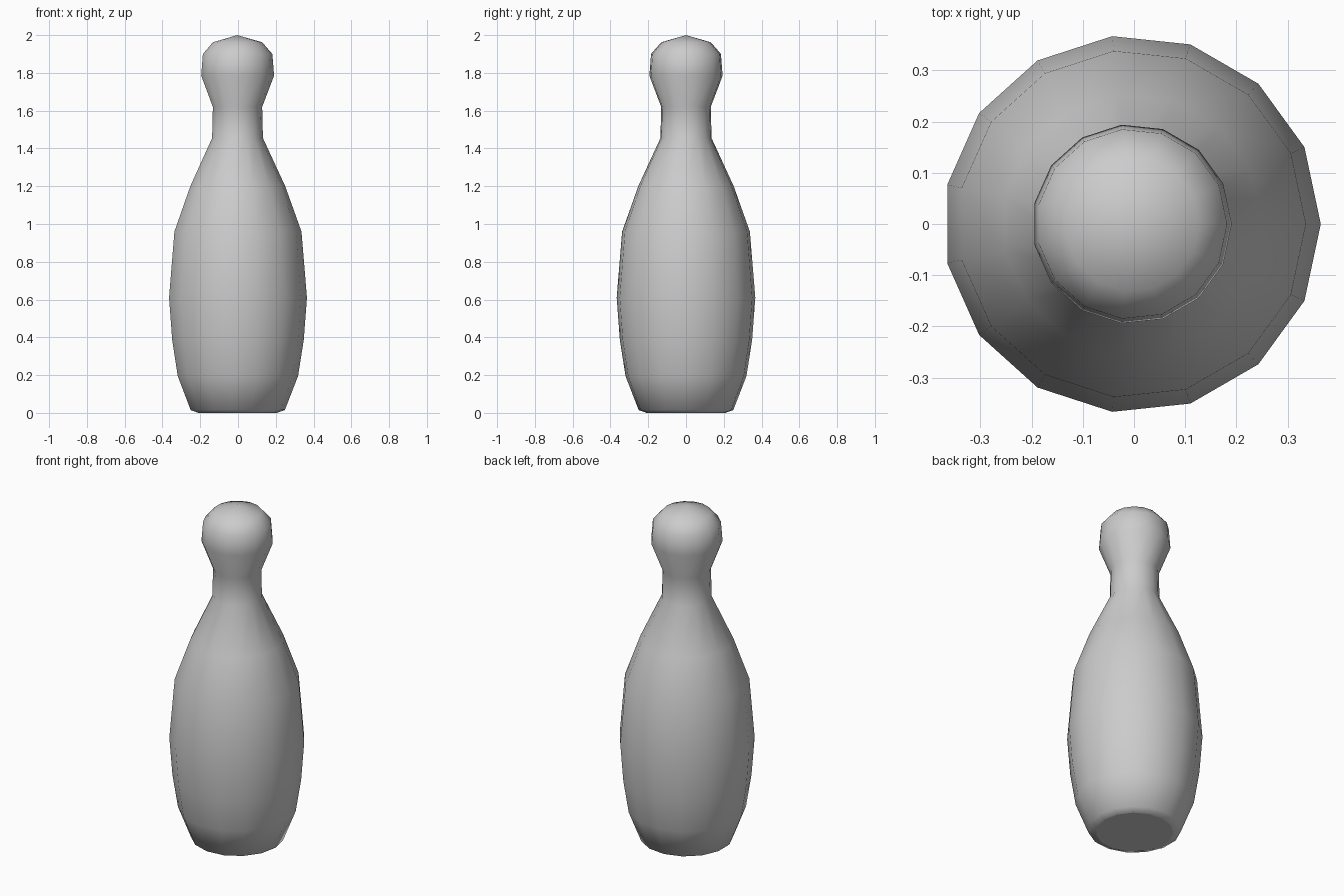
import bpy, bmesh
from math import cos, sin, tau

if "Cube" in bpy.data.objects:
    bpy.data.objects.remove(bpy.data.objects["Cube"])

SIDES = 15
CENTRE_X = -0.004  # keeps the odd-sided outline centred

# (radius, height) from the base to the crown
PROFILE = [(0.21, 0.0), (0.252, 0.015), (0.322, 0.195), (0.352, 0.385),
           (0.369, 0.61), (0.34, 0.96), (0.254, 1.20), (0.136, 1.455),
           (0.132, 1.62), (0.195, 1.785), (0.186, 1.90), (0.132, 1.962)]

bm = bmesh.new()

# rings of the lathed body
rings = [[bm.verts.new((CENTRE_X + r * cos(tau * i / SIDES),
                        r * sin(tau * i / SIDES), z)) for i in range(SIDES)]
         for r, z in PROFILE]

# side walls
for low, high in zip(rings, rings[1:]):
    for i in range(SIDES):
        j = (i + 1) % SIDES
        bm.faces.new((low[i], low[j], high[j], high[i])).smooth = True

# rounded crown
apex = bm.verts.new((CENTRE_X, 0, 2.0))
for i in range(SIDES):
    bm.faces.new((rings[-1][i], rings[-1][(i + 1) % SIDES], apex)).smooth = True

# flat base
bm.faces.new(rings[0][::-1]).smooth = False
for e in bm.edges:
    if all(v in rings[0] for v in e.verts):
        e.smooth = False

mesh = bpy.data.meshes.new("bowling_pin")
bm.to_mesh(mesh)
bm.free()
pin = bpy.data.objects.new("bowling_pin", mesh)
bpy.context.collection.objects.link(pin)
